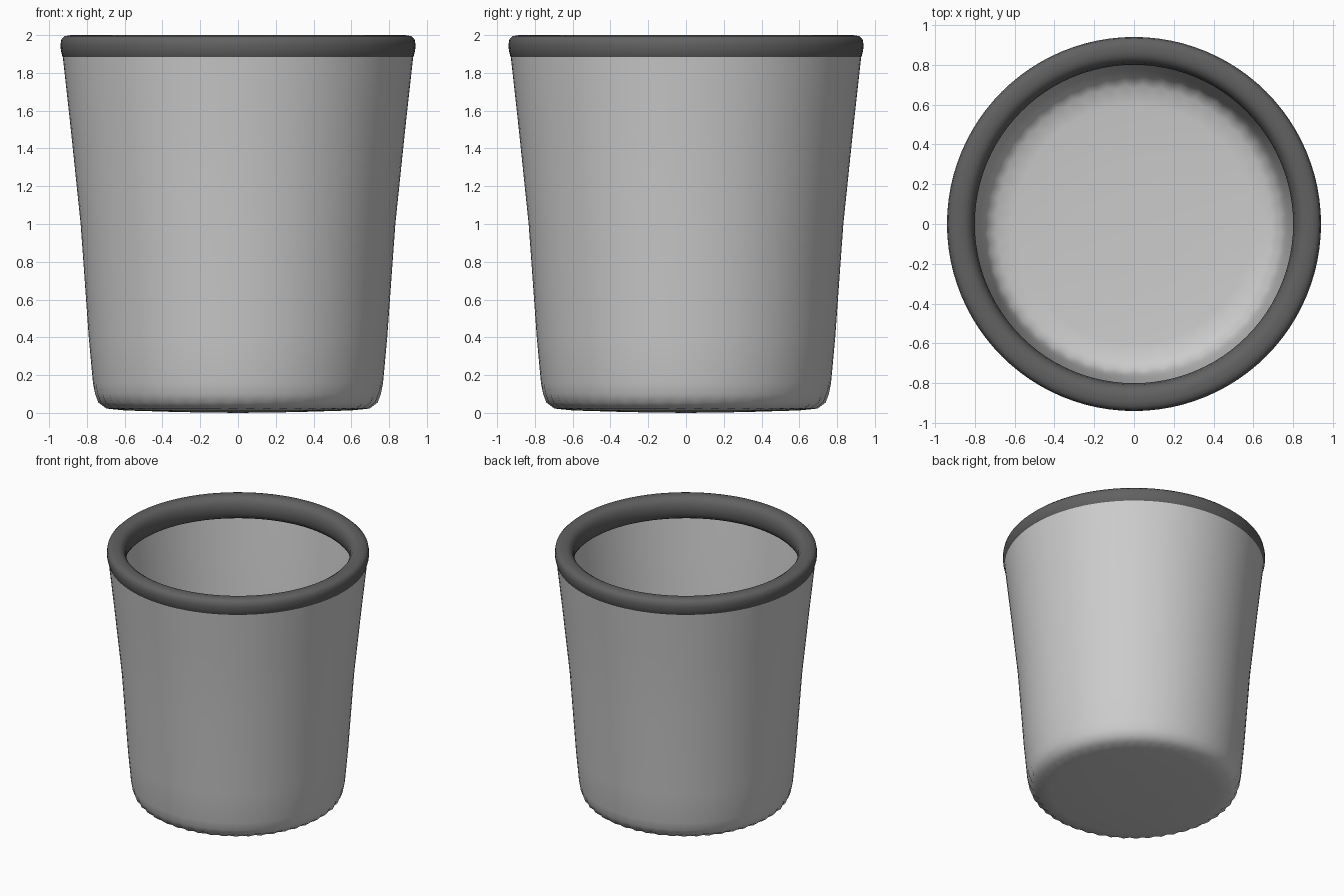
import bpy, bmesh, math

if "Cube" in bpy.data.objects:
    bpy.data.objects.remove(bpy.data.objects["Cube"])

SEG = 96


def lathe(name, profile, closed=False, ripple=()):
    """Spin (radius, z) points round z; ripple = per-point radial wobble."""
    bm = bmesh.new()
    rings = []
    for k, (r, z) in enumerate(profile):
        amp = ripple[k] if k < len(ripple) else 0.0
        ring = []
        for i in range(SEG):
            a = 2 * math.pi * i / SEG
            rr = r + amp * (1 if i % 2 else -1)
            ring.append(bm.verts.new((rr * math.cos(a), rr * math.sin(a), z)))
        rings.append(ring)
    pairs = list(zip(rings, rings[1:]))
    if closed:
        pairs.append((rings[-1], rings[0]))
    for lo, hi in pairs:
        for i in range(SEG):
            j = (i + 1) % SEG
            bm.faces.new((lo[i], lo[j], hi[j], hi[i]))
    if not closed:
        # floor fan closing the first ring
        c = bm.verts.new((0, 0, 0))
        for i in range(SEG):
            bm.faces.new((c, rings[0][(i + 1) % SEG], rings[0][i]))
    bmesh.ops.recalc_face_normals(bm, faces=bm.faces)
    me = bpy.data.meshes.new(name)
    bm.to_mesh(me)
    bm.free()
    ob = bpy.data.objects.new(name, me)
    bpy.context.collection.objects.link(ob)
    for p in me.polygons:
        p.use_smooth = True
    return ob


# thin tapered cup with a softly crimped bottom corner
lathe("cup_body", [
    (0.30, 0.004), (0.60, 0.013), (0.69, 0.023), (0.735, 0.055),
    (0.755, 0.10), (0.768, 0.16), (0.79, 0.40), (0.833, 1.0),
    (0.885, 1.5), (0.928, 1.89),
], ripple=(0, 0, 0.008, 0.006, 0.003))

# rolled dark rim
rim = lathe("rim", [
    (0.930, 1.888), (0.938, 1.92), (0.940, 1.95), (0.935, 1.978),
    (0.918, 1.994), (0.895, 1.999), (0.870, 2.0), (0.845, 1.996),
    (0.823, 1.982), (0.807, 1.955), (0.800, 1.915), (0.805, 1.87),
    (0.822, 1.835), (0.850, 1.82), (0.880, 1.825), (0.905, 1.85),
], closed=True)
mat = bpy.data.materials.new("dark_rim")
mat.diffuse_color = (0.12, 0.12, 0.12, 1)
mat.use_nodes = True
mat.node_tree.nodes["Principled BSDF"].inputs["Base Color"].default_value = mat.diffuse_color
rim.data.materials.append(mat)
